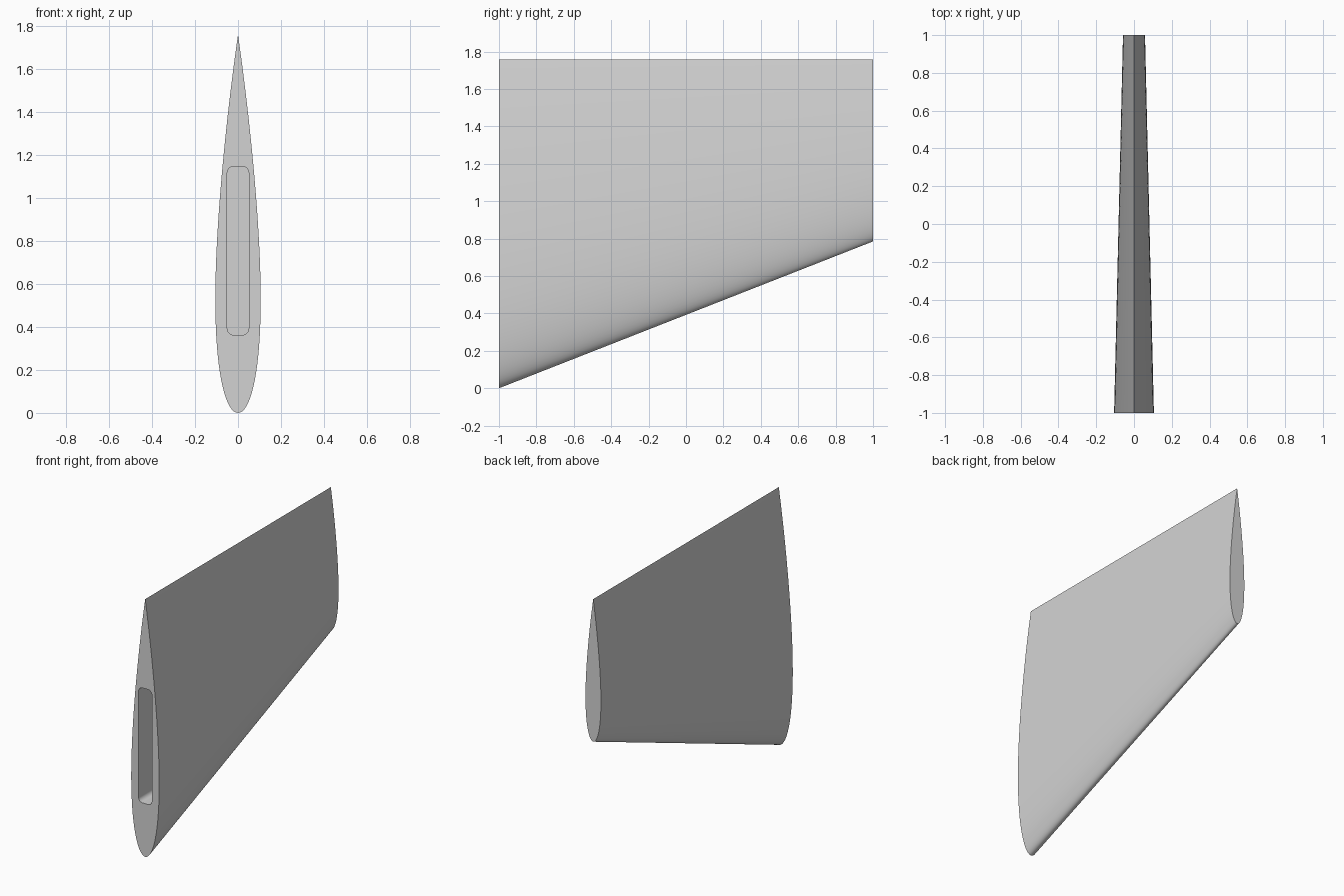
import bpy, bmesh, math

if "Cube" in bpy.data.objects:
    bpy.data.objects.remove(bpy.data.objects["Cube"], do_unlink=True)

TOP = 1.757          # height of the straight trailing edge
ROOT, TIP = 1.757, 0.972   # chord lengths at front and back
THICK = 0.12
STEPS = 48

grey = bpy.data.materials.new("light grey")
grey.use_nodes = True
colour = (0.65, 0.65, 0.65, 1)
grey.diffuse_color = colour
grey.node_tree.nodes["Principled BSDF"].inputs["Base Color"].default_value = colour


def loft(name, loops):
    """Closed solid spanning two matching outlines."""
    bm = bmesh.new()
    a, b = [[bm.verts.new(p) for p in loop] for loop in loops]
    n = len(a)
    for i in range(n):
        j = (i + 1) % n
        bm.faces.new((a[i], a[j], b[j], b[i]))
    bm.faces.new(a)
    bm.faces.new(b)
    bmesh.ops.recalc_face_normals(bm, faces=bm.faces)
    mesh = bpy.data.meshes.new(name)
    bm.to_mesh(mesh)
    bm.free()
    mesh.materials.append(grey)
    obj = bpy.data.objects.new(name, mesh)
    bpy.context.collection.objects.link(obj)
    return obj


def half_width(t):
    return 5 * THICK * (0.2969 * math.sqrt(t) - 0.126 * t - 0.3516 * t**2
                        + 0.2843 * t**3 - 0.1036 * t**4)


def airfoil(y, chord):
    # Cosine spacing keeps the rounded leading edge fine
    ts = [(1 - math.cos(math.pi * i / STEPS)) / 2 for i in range(STEPS + 1)]
    side = [(half_width(t) * chord, y, TOP - chord * (1 - t)) for t in ts]
    side[-1] = (0, y, TOP)
    return side + [(-x, y, z) for x, y, z in side[-2:0:-1]]


def rounded_slot(y, hw, z0, z1, r, seg=8):
    pts = []
    corners = [(hw - r, z1 - r), (r - hw, z1 - r), (r - hw, z0 + r), (hw - r, z0 + r)]
    for k, (cx, cz) in enumerate(corners):
        for i in range(seg + 1):
            a = math.pi / 2 * (k + i / seg)
            pts.append((cx + r * math.cos(a), y, cz + r * math.sin(a)))
    return pts


# Tapered fin body
fin = loft("fin", [airfoil(-1, ROOT), airfoil(1, TIP)])

# Mounting pocket sunk into the wide end
cutter = loft("pocket_cutter", [rounded_slot(y, 0.05, 0.362, 1.146, 0.03)
                                for y in (-1.1, -0.6)])
cutter.hide_render = True
cut = fin.modifiers.new("pocket", "BOOLEAN")
cut.operation = "DIFFERENCE"
cut.solver = "EXACT"
cut.object = cutter

bpy.ops.object.select_all(action="DESELECT")
fin.select_set(True)
bpy.context.view_layer.objects.active = fin
bpy.ops.object.modifier_apply(modifier=cut.name)
bpy.data.objects.remove(cutter, do_unlink=True)
bpy.ops.object.shade_smooth_by_angle(angle=math.radians(30))
